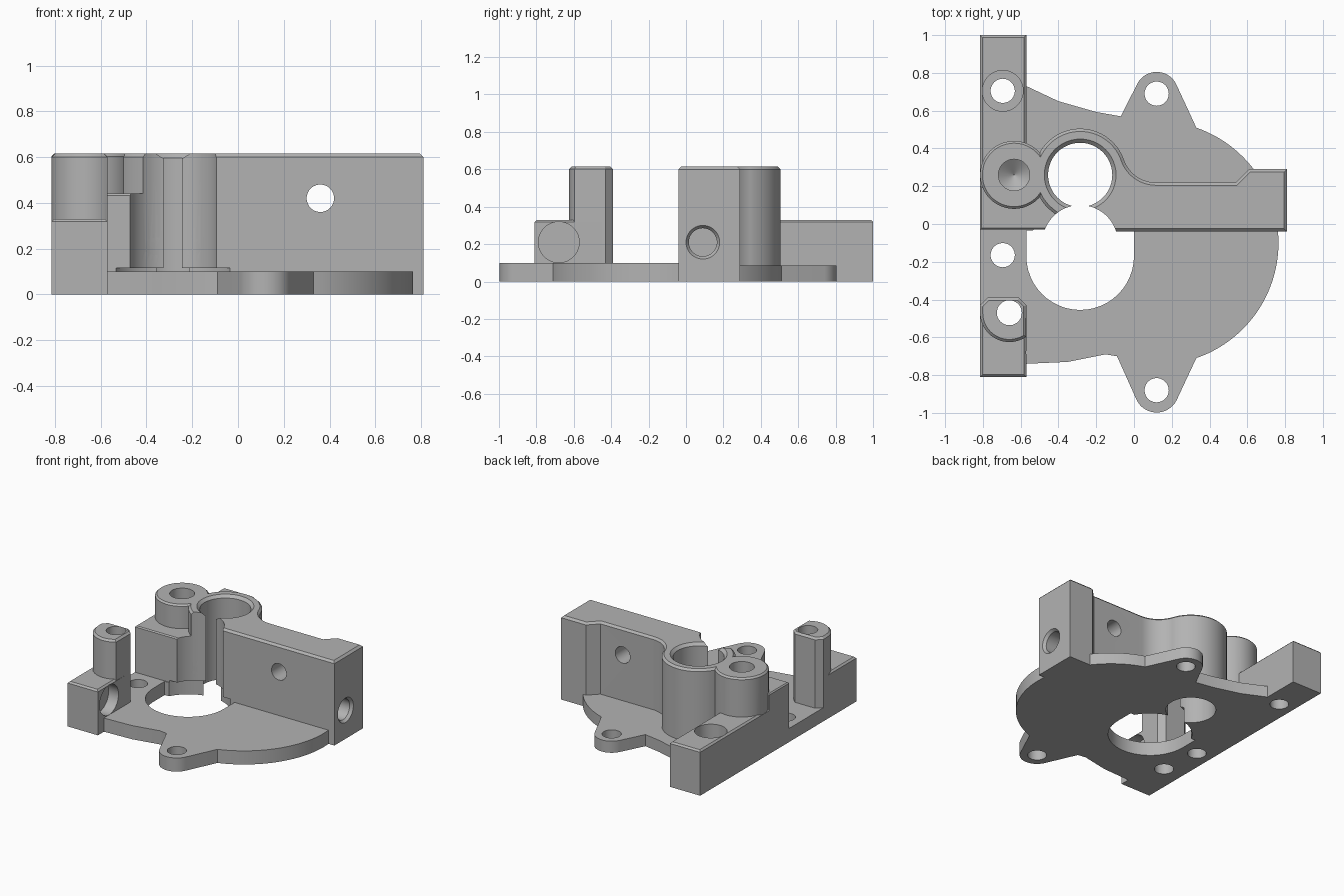
import bpy, bmesh
from math import cos, sin, pi, radians
from mathutils import Matrix

if "Cube" in bpy.data.objects:
    bpy.data.objects.remove(bpy.data.objects["Cube"], do_unlink=True)

grey = bpy.data.materials.new("plain_grey")
grey.use_nodes = True
grey.diffuse_color = (0.45, 0.45, 0.45, 1)
grey.node_tree.nodes["Principled BSDF"].inputs["Base Color"].default_value = grey.diffuse_color


def finish(name, bm):
    bmesh.ops.recalc_face_normals(bm, faces=bm.faces)
    mesh = bpy.data.meshes.new(name)
    bm.to_mesh(mesh)
    bm.free()
    mesh.materials.append(grey)
    ob = bpy.data.objects.new(name, mesh)
    bpy.context.collection.objects.link(ob)
    return ob


def arc(x, y, r, a, b, n=24):
    angles = [radians(a + (b - a) * i / n) for i in range(n + 1)]
    return [(x + r * cos(t), y + r * sin(t)) for t in angles]


def box(x0, x1, y0, y1):
    return [(x0, y0), (x1, y0), (x1, y1), (x0, y1)]


def prism(name, outline, z0, z1, chamfer=0):
    """Extrude an outline upward and chamfer its top rim."""
    bm = bmesh.new()
    face = bm.faces.new([bm.verts.new((x, y, z0)) for x, y in outline])
    top = bmesh.ops.extrude_face_region(bm, geom=[face])["geom"]
    bmesh.ops.translate(bm, vec=(0, 0, z1 - z0),
                        verts=[v for v in top if isinstance(v, bmesh.types.BMVert)])
    bmesh.ops.recalc_face_normals(bm, faces=bm.faces)
    if chamfer:
        rim = [e for e in bm.edges if all(abs(v.co.z - z1) < 1e-5 for v in e.verts)]
        bmesh.ops.bevel(bm, geom=rim, offset=chamfer, segments=1,
                        affect='EDGES', clamp_overlap=True)
    return finish(name, bm)


def rod(axis, a, b, start, end, r, r2=None):
    """Round cutter along an axis; a and b are its other two coordinates."""
    bm = bmesh.new()
    bmesh.ops.create_cone(bm, cap_ends=True, segments=48, radius1=r,
                          radius2=r if r2 is None else r2, depth=end - start)
    mid = (start + end) / 2
    turn, spot = {
        'X': (Matrix.Rotation(pi / 2, 4, 'Y'), (mid, a, b)),
        'Y': (Matrix.Rotation(-pi / 2, 4, 'X'), (a, mid, b)),
        'Z': (Matrix.Identity(4), (a, b, mid)),
    }[axis]
    bm.transform(Matrix.Translation(spot) @ turn)
    return finish("cutter", bm)


def combine(body, tool, operation):
    tool.hide_render = True
    mod = body.modifiers.new(operation, 'BOOLEAN')
    mod.operation, mod.solver, mod.object = operation, 'EXACT', tool
    bpy.ops.object.select_all(action='DESELECT')
    bpy.context.view_layer.objects.active = body
    body.select_set(True)
    bpy.ops.object.modifier_apply(modifier=mod.name)
    bpy.data.objects.remove(tool, do_unlink=True)


LEFT, INNER, TOP, LOW = -0.815, -0.57, 0.615, 0.33
BORE = (-0.285, 0.26)
BOSS = (-0.635, 0.26)

# Base plate with two mounting ears
outline = [(-0.7, -0.74), (INNER, -0.74), (-0.35, -0.73), (-0.15, -0.69), (-0.09, -0.70)]
outline += arc(0.12, -0.88, 0.118, 205, 335)
outline += arc(0.12, -0.1, 0.645, -71, 71, 48)
outline += arc(0.12, 0.69, 0.115, 27, 153)
outline += [(-0.07, 0.57), (-0.2, 0.593), (-0.4, 0.65), (INNER, 0.73), (-0.7, 0.73)]
body = prism("motor_bracket", outline, 0, 0.1)
combine(body, prism("cutter", box(-1, 1, 0.1, 1.1), 0.085, 0.2), 'DIFFERENCE')

# Long wall flowing through a fillet into the bore housing
wall = [(-0.3, -0.04), (0.81, -0.04), (0.81, 0.29), (0.61, 0.29), (0.54, 0.22)]
wall += arc(0.116, 0.40, 0.18, -90, -160.8, 14)
wall += arc(*BORE, 0.245, 20, 230, 48)

# Post with a rounded front
post = [(INNER, -0.43), (-0.61, -0.39), (-0.775, -0.39), (LEFT, -0.43)]
post += arc(-0.66, -0.47, 0.155, 180, 305)

for part in (
    prism("side_strip", box(LEFT, INNER, -0.8, 0.99), 0, 0.1),
    prism("rear_bar", box(LEFT, INNER, -0.03, 1.0), 0, LOW, 0.012),
    prism("front_block", box(LEFT, INNER, -0.81, -0.45), 0, LOW, 0.012),
    prism("corner_block", box(LEFT, -0.40, -0.03, 0.2), 0, 0.44, 0.008),
    prism("post", post, 0, TOP, 0.014),
    prism("wall_and_housing", wall, 0, TOP, 0.015),
    prism("round_boss", arc(*BOSS, 0.18, 0, 352.5, 47), 0, TOP, 0.012),
):
    combine(body, part, 'UNION')

cutters = [
    # Bore, its rim chamfer and the open throat in front
    rod('Z', *BORE, -0.1, 0.7, 0.17),
    rod('Z', *BORE, TOP - 0.02, TOP + 0.01, 0.17, 0.2),
    rod('Z', -0.285, -0.1, 0.05, 0.7, 0.2),
    # Large plate opening
    rod('Z', -0.285, -0.17, -0.1, 0.115, 0.285),
    prism("cutter", box(INNER, 0, -0.17, -0.035), -0.1, 0.115),
    # Vertical screw holes
    rod('Z', 0.12, -0.88, -0.1, 0.2, 0.064),
    rod('Z', 0.12, 0.69, -0.1, 0.2, 0.064),
    rod('Z', -0.695, -0.165, -0.1, 0.2, 0.064),
    rod('Z', -0.66, -0.47, -0.1, 0.7, 0.066),
    rod('Z', -0.695, 0.705, -0.1, 0.4, 0.064),
    rod('Z', -0.695, 0.705, 0.14, 0.4, 0.108),
    # Boss pocket with a conical floor
    rod('Z', *BOSS, 0.3, 0.7, 0.083),
    rod('Z', *BOSS, 0.24, 0.3, 0.002, 0.083),
    # Wall hole and sideways holes through the bars
    rod('Y', 0.36, 0.42, -0.2, 0.4, 0.06),
    rod('X', 0.865, 0.21, -1, -0.5, 0.06),
    rod('X', -0.68, 0.21, -1, -0.5, 0.06),
    rod('X', -0.68, 0.21, -0.65, -0.5, 0.109),
    # Long feed channel with wider ends
    rod('X', 0.09, 0.21, -1, 1, 0.038),
    rod('X', 0.09, 0.21, -1, -0.68, 0.075),
    rod('X', 0.09, 0.21, 0.5, 1, 0.075),
    rod('X', 0.09, 0.21, 0.79, 0.83, 0.075, 0.105),
]
# Thread grooves in the right end
cutters += [rod('X', 0.09, 0.21, 0.55 + 0.05 * i, 0.57 + 0.05 * i, 0.088) for i in range(5)]
for cutter in cutters:
    combine(body, cutter, 'DIFFERENCE')

bpy.ops.object.shade_smooth_by_angle(angle=radians(25))
